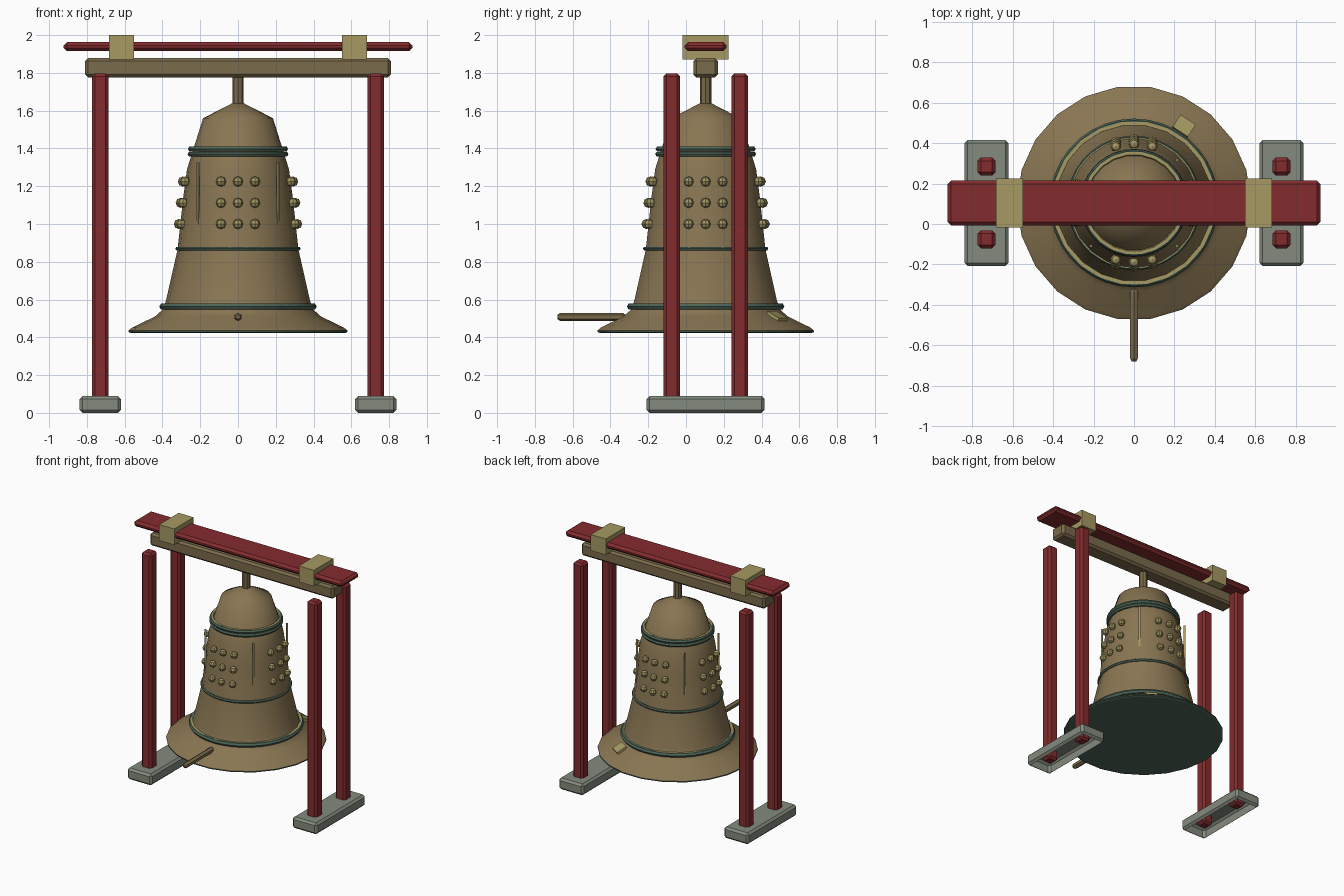
import bpy, bmesh, math
from math import sin, cos, pi, radians
from mathutils import Matrix, Vector

cube = bpy.data.objects.get("Cube")
if cube:
    bpy.data.objects.remove(cube, do_unlink=True)

CY = 0.104      # depth of the bell axis
SIDES = 22


def material(name, color):
    m = bpy.data.materials.new(name)
    m.use_nodes = True
    m.diffuse_color = (*color, 1)
    bsdf = next(n for n in m.node_tree.nodes if n.type == 'BSDF_PRINCIPLED')
    bsdf.inputs["Base Color"].default_value = (*color, 1)
    return m


bronze = material("bronze", (0.25, 0.18, 0.085))
brass = material("brass", (0.38, 0.32, 0.125))
red = material("red_lacquer", (0.23, 0.025, 0.027))
timber = material("timber", (0.195, 0.145, 0.07))
stone = material("stone", (0.23, 0.26, 0.21))
verdigris = material("verdigris", (0.075, 0.13, 0.095))


def finish(name, bm, mats, smooth=None):
    bmesh.ops.recalc_face_normals(bm, faces=bm.faces[:])
    me = bpy.data.meshes.new(name)
    bm.to_mesh(me)
    bm.free()
    for m in mats:
        me.materials.append(m)
    if smooth:
        me.shade_smooth()
        me.set_sharp_from_angle(angle=radians(smooth))
    ob = bpy.data.objects.new(name, me)
    bpy.context.scene.collection.objects.link(ob)
    return ob


def box(name, center, size, mat, bevel=0, open_bottom=False, turn=None):
    bm = bmesh.new()
    bmesh.ops.create_cube(bm, size=1)
    bmesh.ops.scale(bm, vec=size, verts=bm.verts)
    if bevel:
        bmesh.ops.bevel(bm, geom=bm.edges[:], offset=bevel, segments=1,
                        affect='EDGES', profile=0.5)
    if open_bottom:
        low = [f for f in bm.faces if f.normal.z < -0.9]
        bmesh.ops.delete(bm, geom=low, context='FACES')
    ob = finish(name, bm, [mat])
    ob.matrix_world = Matrix.Translation(center) @ (turn or Matrix())
    return ob


def lathe(name, profile, mats, smooth, sides=SIDES, closed=False):
    """Revolve (radius, height) points around the bell axis."""
    bm = bmesh.new()
    rings = [[bm.verts.new((r * cos(2 * pi * i / sides),
                            r * sin(2 * pi * i / sides), z))
              for i in range(sides)] for r, z in profile]
    pairs = list(zip(rings, rings[1:]))
    if closed:
        pairs.append((rings[-1], rings[0]))
    else:
        bm.faces.new(rings[0]).material_index = len(mats) - 1
        bm.faces.new(rings[-1])
    for a, b in pairs:
        for i in range(sides):
            j = (i + 1) % sides
            bm.faces.new((a[i], a[j], b[j], b[i]))
    ob = finish(name, bm, mats, smooth)
    ob.location.y = CY
    return ob


def ring(name, radius, z, thick, mat, sides=SIDES):
    section = [(radius + thick * cos(k * pi / 3), z + thick * sin(k * pi / 3))
               for k in range(6)]
    return lathe(name, section, [mat], None, sides, True)


# Bell body, with a dark green underside
lathe("bell_body", [
    (0.56, 0.428), (0.578, 0.437), (0.56, 0.452), (0.44, 0.51),
    (0.395, 0.55), (0.38, 0.60), (0.32, 0.865), (0.29, 1.14),
    (0.27, 1.29), (0.185, 1.56), (0.035, 1.637)], [bronze, verdigris], 50)
lathe("bell_lip", [(0.562, 0.422), (0.579, 0.428), (0.579, 0.436),
                   (0.562, 0.438)], [verdigris], None)

# Banded mouldings: interleaved brass and verdigris rings
bands = [("shoulder_upper", 0.247, 1.397, 0.015), ("shoulder_lower", 0.25, 1.370, 0.014),
         ("waist", 0.318, 0.87, 0.011), ("skirt", 0.396, 0.563, 0.018)]
for label, r, z, t in bands:
    ring(label + "_brass_ring", r, z, t, brass)
    ring(label + "_green_ring", r + 0.003, z, t, verdigris, 36)

# Studs in three rows of three on four sides
bm = bmesh.new()
for side in range(4):
    for z, r in ((1.225, 0.292), (1.112, 0.303), (1.0, 0.313)):
        for x in (-0.09, 0, 0.09):
            depth = r - (0.012 if x else 0)
            place = Matrix.Rotation(side * pi / 2, 4, 'Z') @ Matrix.Translation((x, -depth, z))
            bmesh.ops.create_uvsphere(bm, u_segments=8, v_segments=4,
                                      radius=0.027, matrix=place)
studs = finish("bell_studs", bm, [brass])
studs.location.y = CY

# Thin upright ribs between the stud fields
for k in range(4):
    a = pi / 4 + k * pi / 2
    box(f"bell_rib_{k + 1}", (0.3 * cos(a), CY + 0.3 * sin(a), 1.16),
        (0.012, 0.012, 0.33), brass, turn=Matrix.Rotation(a, 4, 'Z'))

# Striking plate lying on the flared skirt
a = radians(57)
tilt = Matrix.Rotation(a, 4, 'Z') @ Matrix.Rotation(radians(27), 4, 'Y')
box("striking_plate", (0.452 * cos(a), CY + 0.452 * sin(a), 0.512),
    (0.08, 0.09, 0.018), brass, turn=tilt)

# Hanger rod
lathe("hanger", [(0.03, 1.62), (0.03, 1.79)], [verdigris, verdigris], 30, 8).data.materials[0] = timber

# Striker log with tapered ends
bm = bmesh.new()
loops = []
for y, r in ((-0.32, 0.012), (-0.335, 0.022), (-0.665, 0.022), (-0.68, 0.012)):
    loops.append([bm.verts.new((r * sin(k * pi / 3), y, 0.508 + r * cos(k * pi / 3)))
                  for k in range(6)])
for p, q in zip(loops, loops[1:]):
    for i in range(6):
        bm.faces.new((p[i], p[i - 1], q[i - 1], q[i]))
bm.faces.new(loops[0])
bm.faces.new(loops[-1])
finish("striker", bm, [timber])

# Crossbeam and capping board
box("crossbeam", (0, CY, 1.827), (1.62, 0.13, 0.102), timber, 0.016)
box("cap_board", (0, CY, 1.939), (1.845, 0.222, 0.048), red, 0.018)

# Frame ends: blocks, footings and paired posts
for side, s in (("left", 1), ("right", -1)):
    box(side + "_cap_block", (s * 0.616, CY, 1.936), (0.133, 0.244, 0.128), brass)
    box(side + "_footing", (s * 0.729, CY, 0.045), (0.218, 0.624, 0.09), stone,
        0.016, open_bottom=True)
    for end, e in (("front", -1), ("back", 1)):
        box(f"{side}_{end}_post", (s * 0.729, CY + e * 0.18, 0.909),
            (0.088, 0.088, 1.778), red, 0.016)
